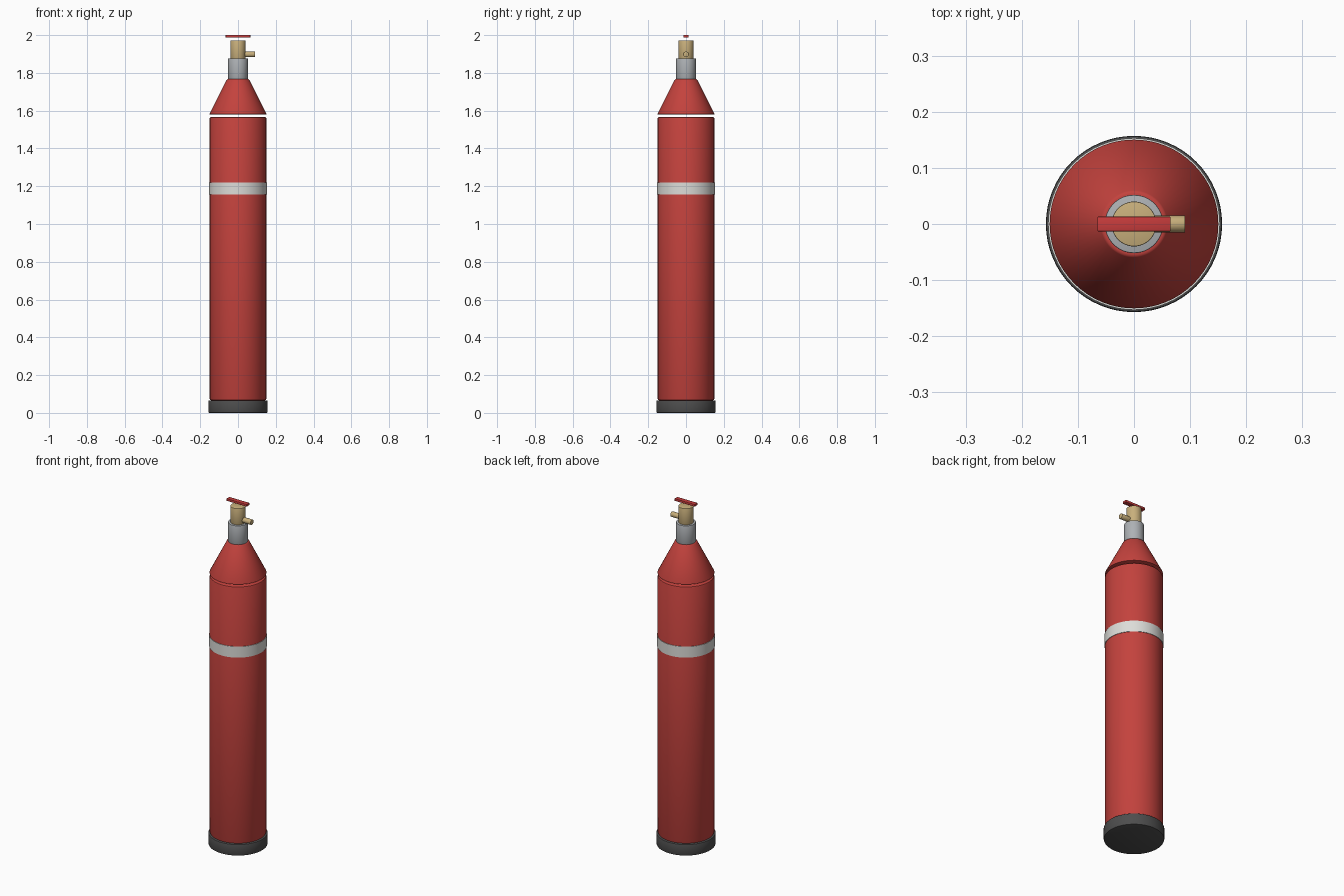
import bpy
import math

cube = bpy.data.objects.get("Cube")
if cube:
    bpy.data.objects.remove(cube, do_unlink=True)


def material(name, rgb):
    mat = bpy.data.materials.new(name)
    mat.use_nodes = True
    mat.diffuse_color = (*rgb, 1)
    mat.node_tree.nodes["Principled BSDF"].inputs["Base Color"].default_value = (*rgb, 1)
    return mat


red = material("red paint", (0.55, 0.055, 0.047))
handle_red = material("handle red", (0.57, 0.045, 0.045))
rubber = material("dark rubber", (0.075, 0.075, 0.075))
white = material("white band", (0.72, 0.72, 0.69))
steel = material("grey steel", (0.42, 0.44, 0.46))
brass = material("brass", (0.58, 0.43, 0.2))


def finish(name, mat, bevel):
    obj = bpy.context.object
    obj.name = obj.data.name = name
    obj.data.materials.append(mat)
    if bevel:
        mod = obj.modifiers.new("soft edges", "BEVEL")
        mod.width = bevel
        mod.segments = 2
        mod.limit_method = "ANGLE"
        mod.angle_limit = math.radians(40)
        bpy.ops.object.modifier_apply(modifier=mod.name)
    bpy.ops.object.shade_smooth_by_angle(angle=math.radians(35))
    return obj


def turned(name, mat, bottom, top, r_bottom, r_top=None, sides=64, bevel=0.0):
    """Upright cylinder or cone between two heights."""
    bpy.ops.mesh.primitive_cone_add(
        vertices=sides, radius1=r_bottom, radius2=r_bottom if r_top is None else r_top,
        depth=top - bottom, location=(0, 0, (bottom + top) / 2))
    return finish(name, mat, bevel)


# Tank: foot, body, painted band and shoulder
turned("base_ring", rubber, 0, 0.066, 0.157, bevel=0.004)
turned("tank_body", red, 0.066, 1.567, 0.15, bevel=0.008)
turned("label_band", white, 1.155, 1.219, 0.153)
turned("shoulder_cone", red, 1.58, 1.767, 0.152, 0.058, bevel=0.004)

# Neck and valve
turned("neck_collar", steel, 1.765, 1.877, 0.052, sides=48, bevel=0.002)
turned("valve_body", brass, 1.875, 1.972, 0.04, sides=48, bevel=0.002)

# Side outlet
bpy.ops.mesh.primitive_cylinder_add(
    vertices=32, radius=0.015, depth=0.08, location=(0.051, 0, 1.898),
    rotation=(0, math.pi / 2, 0))
finish("valve_outlet", brass, 0.001)

# Flat bar handle hovering over the valve
bpy.ops.mesh.primitive_cube_add(size=1, location=(0, 0, 1.9935))
bpy.context.object.scale = (0.13, 0.026, 0.013)
bpy.ops.object.transform_apply(location=False, rotation=False, scale=True)
finish("valve_handle", handle_red, 0.001)
